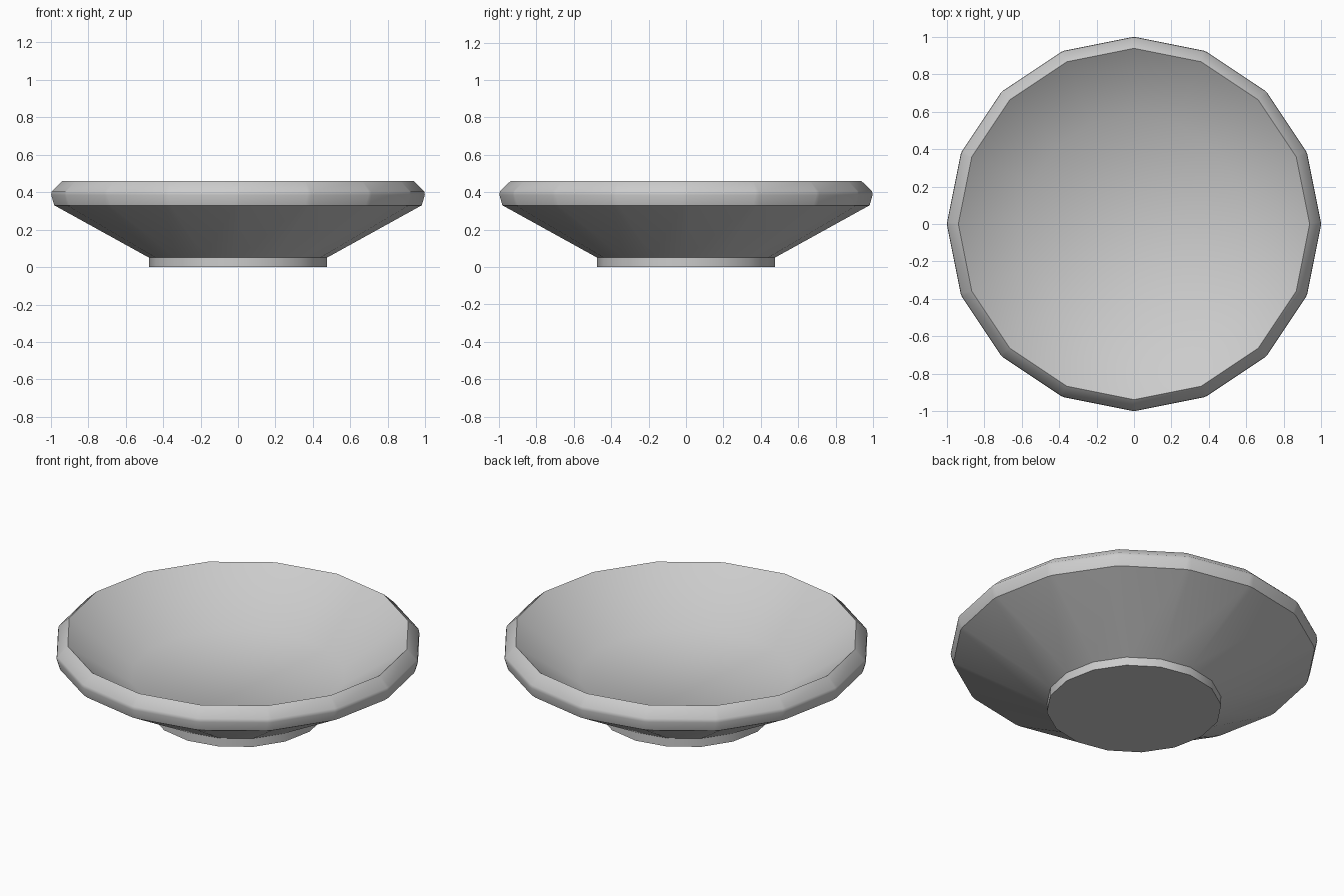
import bpy, bmesh
from math import cos, sin, tau, radians
from mathutils import Vector

cube = bpy.data.objects.get("Cube")
if cube:
    bpy.data.objects.remove(cube, do_unlink=True)

SIDES = 16

grey = bpy.data.materials.new("plain_grey")
grey.use_nodes = True
GREY = (0.6, 0.6, 0.6, 1)
grey.diffuse_color = GREY
grey.node_tree.nodes["Principled BSDF"].inputs["Base Color"].default_value = GREY


def corner(i, r, z):
    a = tau * i / SIDES
    return Vector((r * cos(a), r * sin(a), z))


def ring(bm, r, z, cut):
    """Polygon ring; each corner is cut into two points when cut > 0."""
    verts = []
    for i in range(SIDES):
        c = corner(i, r, z)
        for side in (-1, 1):
            verts.append(bm.verts.new(c.lerp(corner(i + side, r, z), cut)))
    return verts


# Bowl profile from the foot, out over the rim, down to the floor: radius, height, corner cut
profile = [
    (0.475, 0.00, 0), (0.475, 0.05, 0),
    (0.985, 0.33, 0.045), (1.0, 0.385, 0.03), (0.997, 0.405, 0.03), (0.938, 0.46, 0),
    (0.585, 0.21, 0),
]
bm = bmesh.new()
rings = [ring(bm, *p) for p in profile]
n = SIDES * 2
for low, high in zip(rings, rings[1:]):
    for i in range(n):
        j = (i + 1) % n
        bm.faces.new((low[i], low[j], high[j], high[i]))
bm.faces.new(rings[-1])
bm.faces.new(rings[0][::-1])
bmesh.ops.remove_doubles(bm, verts=bm.verts, dist=0.001)
bmesh.ops.recalc_face_normals(bm, faces=bm.faces)

mesh = bpy.data.meshes.new("bowl")
bm.to_mesh(mesh)
bm.free()
mesh.materials.append(grey)
bowl = bpy.data.objects.new("bowl", mesh)
bpy.context.collection.objects.link(bowl)

# Rounded shading on the walls and rim, crisp at the floor, foot and lip
bpy.ops.object.select_all(action="DESELECT")
bowl.select_set(True)
bpy.context.view_layer.objects.active = bowl
bpy.ops.object.shade_smooth_by_angle(angle=radians(40))
